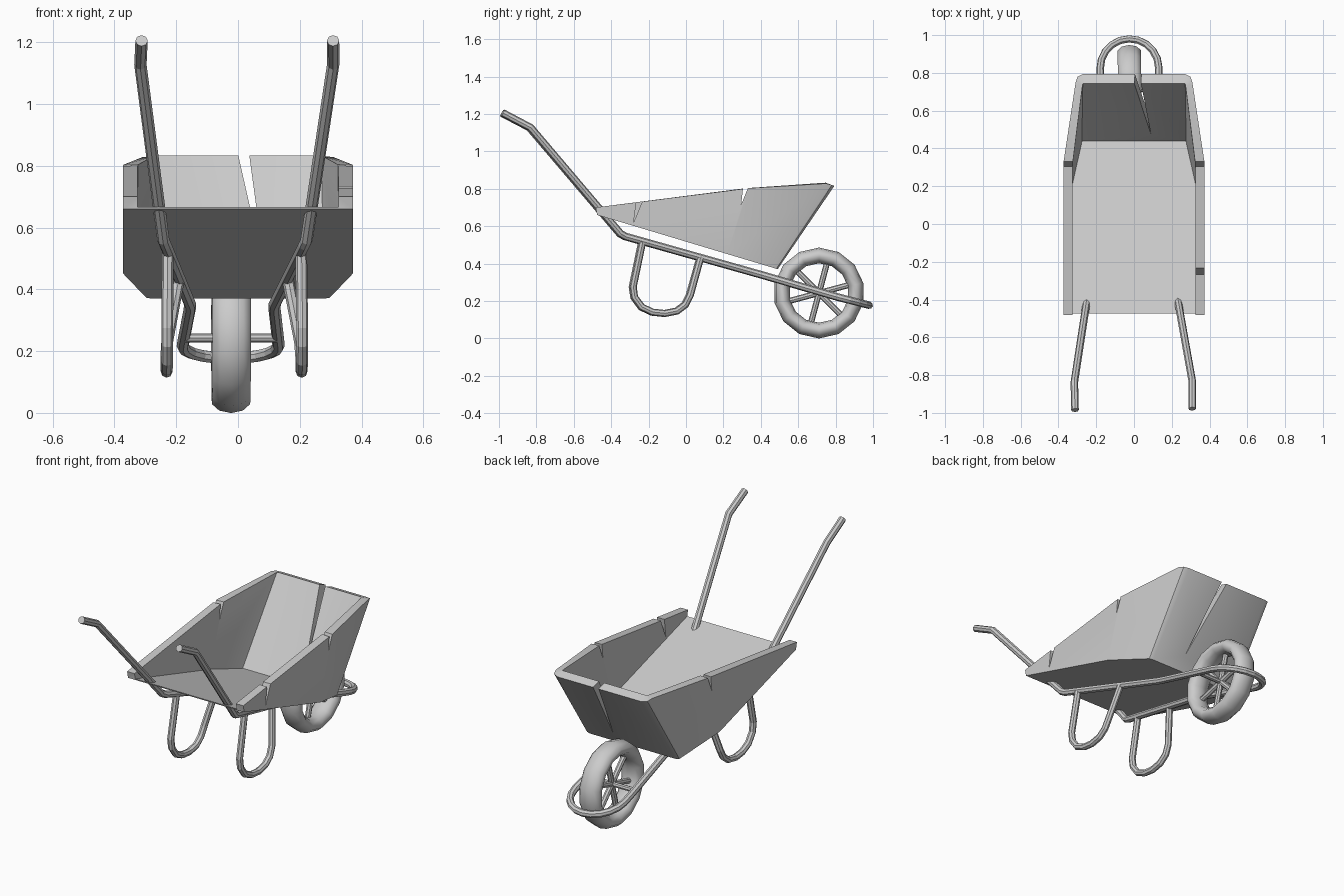
import bpy, bmesh, math
from mathutils import Matrix, Vector

if "Cube" in bpy.data.objects:
    bpy.data.objects.remove(bpy.data.objects["Cube"])

YAW, SHIFT = 0.012, -0.014   # frame and wheel sit slightly skewed under the tray
AXLE = Vector((0, 0.711, 0.2425))


def select(ob):
    bpy.ops.object.select_all(action='DESELECT')
    ob.select_set(True)
    bpy.context.view_layer.objects.active = ob


def from_bmesh(name, bm):
    bmesh.ops.recalc_face_normals(bm, faces=bm.faces)
    me = bpy.data.meshes.new(name)
    bm.to_mesh(me)
    bm.free()
    ob = bpy.data.objects.new(name, me)
    bpy.context.collection.objects.link(ob)
    return ob


def skew(ob):
    ob.location.x += SHIFT
    ob.rotation_euler.z = YAW


def tubes(name, paths, radius):
    cu = bpy.data.curves.new(name, 'CURVE')
    cu.dimensions = '3D'
    cu.bevel_depth = radius
    cu.bevel_resolution = 2
    cu.use_fill_caps = True
    for path in paths:
        sp = cu.splines.new('POLY')
        sp.use_smooth = False
        sp.points.add(len(path) - 1)
        for p, co in zip(sp.points, path):
            p.co = (*co, 1)
    ob = bpy.data.objects.new(name, cu)
    bpy.context.collection.objects.link(ob)
    select(ob)
    bpy.ops.object.convert(target='MESH')
    skew(bpy.context.object)


def mirrored(path):
    return [(-x, y, z) for x, y, z in path]


def floor_z(y):
    return 0.66 - 0.3005 * (y + 0.475)


# Tray: cross-section stations along the U-shaped wall (right half, rear to front)
# each: outer floor xy, outer rim xyz, inner rim xyz, inner floor xy
half = [
    ((.372, -.475), (.372, -.483, .70), (.325, -.483, .70), (.325, -.475)),
    ((.372, .22), (.372, .335, .803), (.325, .32, .803), (.325, .215)),
    ((.303, .46), (.309, .75, .828), (.274, .725, .831), (.279, .42)),
    ((.296, .483), (.299, .78, .82), (.271, .742, .832), (.276, .437)),
    ((.275, .49), (.272, .793, .815), (.262, .745, .833), (.268, .44)),
]
stations = [[(a[0], a[1], floor_z(a[1])), b, c, (d[0], d[1], floor_z(d[1]) + .006)]
            for a, b, c, d in half]
stations += [mirrored(s) for s in reversed(stations)]
bm = bmesh.new()
rings = [[bm.verts.new(co) for co in s] for s in stations]
for r, s in zip(rings, rings[1:]):
    for i in range(3):
        bm.faces.new((r[i], r[i + 1], s[i + 1], s[i]))
bm.faces.new(rings[0])
bm.faces.new(rings[-1])
bm.faces.new([r[0] for r in rings])
bm.faces.new([r[3] for r in rings])
bm.faces.new((rings[0][0], rings[0][3], rings[-1][3], rings[-1][0]))
tray = from_bmesh("tray", bm)


# Cracks: triangular wedges cut out of the walls
def crack(tri, offset):
    bm = bmesh.new()
    f = bm.faces.new([bm.verts.new(p) for p in tri])
    new = bmesh.ops.extrude_face_region(bm, geom=[f])['geom']
    bmesh.ops.translate(bm, vec=offset, verts=[v for v in new if isinstance(v, bmesh.types.BMVert)])
    cutter = from_bmesh("crack_cutter", bm)
    cutter.hide_render = True
    mod = tray.modifiers.new("crack", 'BOOLEAN')
    mod.operation = 'DIFFERENCE'
    mod.solver = 'EXACT'
    mod.object = cutter
    select(tray)
    bpy.ops.object.modifier_apply(modifier=mod.name)
    bpy.data.objects.remove(cutter)


crack([(-.5, .308, .83), (-.5, .342, .83), (-.5, .295, .715)], (1, 0, 0))
crack([(.2, -.262, .76), (.2, -.222, .76), (.2, -.28, .62)], (.3, 0, 0))
crack([(-.005, .405, .86), (.033, .405, .86), (.09, .405, .44)], (0, .6, 0))
select(tray)
bpy.ops.object.shade_smooth_by_angle(angle=math.radians(35))

# Frame: one bent tube from grip to grip, looping round the wheel
side = [(.31, -.982, 1.205), (.312, -.834, 1.127), (.232, -.352, .56), (.225, -.325, .545),
        (.137, .36, .352), (.137, .41, .338), (.153, .76, .235)]
loop = [(.155 * math.cos(a), .825 + .155 * math.sin(a), .217 - .04 * math.sin(a))
        for a in (math.pi * i / 10 for i in range(11))]
tubes("frame", [side + loop + mirrored(side)[::-1]], .02)

# Legs: two U-shaped tubes
leg = [(.216, -.235, .515), (.2185, -.285, .275), (.2185, -.277, .22), (.2185, -.238, .167),
       (.2185, -.18, .14), (.2185, -.115, .133), (.2185, -.05, .146), (.2185, -.005, .18),
       (.215, .02, .23), (.176, .077, .435)]
tubes("legs", [leg, mirrored(leg)], .019)

# Axle
tubes("axle", [[(-.15, *AXLE.yz), (.15, *AXLE.yz)]], .014)

# Tyre: coarse torus with an oval section
bpy.ops.mesh.primitive_torus_add(major_segments=14, minor_segments=10,
                                 major_radius=.201, minor_radius=.042)
tyre = bpy.context.object
tyre.name = "tyre"
tyre.data.transform(Matrix.Translation(AXLE) @ Matrix.Rotation(math.pi / 2, 4, 'Y')
                    @ Matrix.Diagonal((1, 1, 1.55, 1)))
select(tyre)
bpy.ops.object.shade_smooth()
skew(tyre)

# Spokes
bm = bmesh.new()
for k in range(6):
    m = (Matrix.Translation(AXLE) @ Matrix.Rotation(math.radians(60 * k - 75), 4, 'X')
         @ Matrix.Translation((0, 0, .09)))
    bmesh.ops.create_cone(bm, cap_ends=True, segments=8, radius1=.016, radius2=.016,
                          depth=.18, matrix=m)
skew(from_bmesh("spokes", bm))
